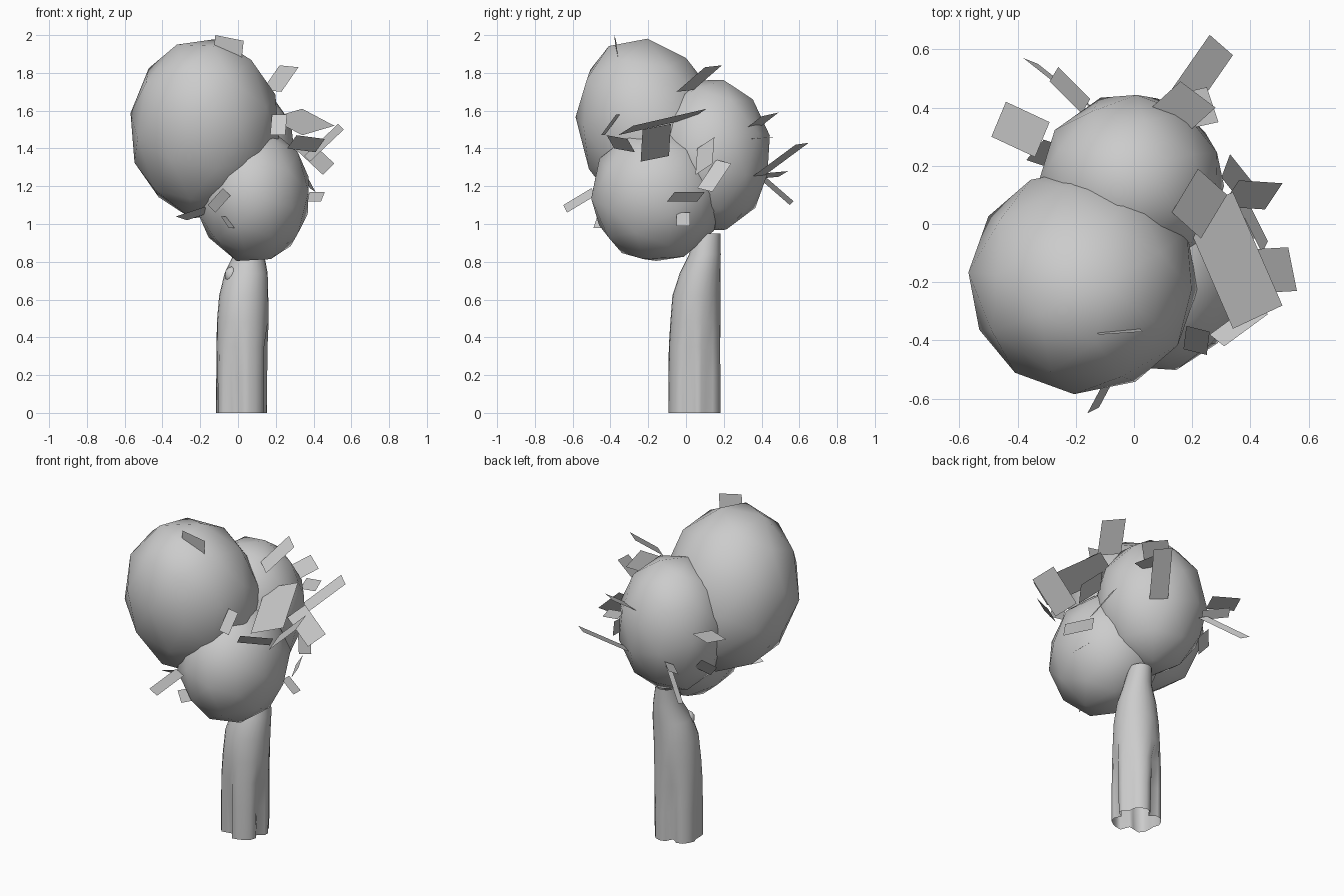
import bpy, bmesh, math
from mathutils import Vector, Matrix


def make_object(name, bm):
    mesh = bpy.data.meshes.new(name)
    bm.to_mesh(mesh)
    bm.free()
    obj = bpy.data.objects.new(name, mesh)
    bpy.context.collection.objects.link(obj)
    return obj


def smooth(obj):
    for p in obj.data.polygons:
        p.use_smooth = True


# Foliage clumps: low-poly spheres stretched upright, tilted, smooth shaded
def clump(name, centre, radii, turn, tilt=0):
    bm = bmesh.new()
    bmesh.ops.create_icosphere(bm, subdivisions=2, radius=1.03)
    bmesh.ops.rotate(bm, verts=bm.verts, matrix=Matrix.Rotation(turn, 3, (1, 0.4, 0.7)))
    bmesh.ops.scale(bm, verts=bm.verts, vec=radii)
    bmesh.ops.rotate(bm, verts=bm.verts, matrix=Matrix.Rotation(math.radians(tilt), 3, 'X'))
    bmesh.ops.translate(bm, verts=bm.verts, vec=centre)
    smooth(make_object(name, bm))


clump("foliage_large", (-0.175, -0.195, 1.505), (0.39, 0.37, 0.48), 0.3, 16)
clump("foliage_front", (0.08, -0.155, 1.155), (0.30, 0.345, 0.355), 0.8)
clump("foliage_back", (-0.01, 0.135, 1.365), (0.315, 0.31, 0.40), 1.3)


# Trunk: lofted rings, open at both ends, with root grooves fading upward
rings = [  # z, centre x, centre y, radius x, radius y
    (0.0, 0.022, 0.047, 0.142, 0.14),
    (0.18, 0.022, 0.047, 0.142, 0.14),
    (0.35, 0.022, 0.047, 0.14, 0.138),
    (0.48, 0.025, 0.05, 0.137, 0.133),
    (0.62, 0.03, 0.055, 0.13, 0.127),
    (0.74, 0.043, 0.075, 0.114, 0.108),
    (0.84, 0.058, 0.1, 0.08, 0.084),
    (0.95, 0.05, 0.115, 0.065, 0.068),
]
SIDES = 24
grooves = [(-110, 0.5, 0.40), (-15, 0.35, 0.45), (30, 0.2, 0.5),
           (105, 0.4, 0.48), (185, 0.15, 0.4)]  # angle, depth, height
bm = bmesh.new()
loops = []
for z, cx, cy, rx, ry in rings:
    loop = []
    for i in range(SIDES):
        deg = 360 * i / SIDES
        r = 1.0
        for g, depth, height in grooves:
            d = abs((deg - g + 180) % 360 - 180)
            r -= depth * max(0, 1 - z / height) ** 0.5 * max(0, 1 - d / 20)
        a = math.radians(deg)
        loop.append(bm.verts.new((cx + rx * r * math.cos(a), cy + ry * r * math.sin(a), z)))
    loops.append(loop)
for lo, hi in zip(loops, loops[1:]):
    for i in range(SIDES):
        j = (i + 1) % SIDES
        bm.faces.new((lo[i], lo[j], hi[j], hi[i]))
smooth(make_object("trunk", bm))

# Knot on the front left of the trunk
bm = bmesh.new()
bmesh.ops.create_icosphere(bm, subdivisions=2, radius=1)
bmesh.ops.scale(bm, verts=bm.verts, vec=(0.035, 0.03, 0.045))
bmesh.ops.translate(bm, verts=bm.verts, vec=(-0.035, 0.02, 0.73))
smooth(make_object("trunk_knot", bm))


# Leaf cards: parallelograms from three corners
def leaves(name, cards):
    bm = bmesh.new()
    for card in cards:
        a, b, c = (Vector(p) for p in card)
        bm.faces.new([bm.verts.new(p) for p in (c, b, a, a + c - b)])
    make_object(name, bm)


leaves("leaves_right", [
    ((0.13, 0.04, 1.71), (0.22, 0.19, 1.84), (0.32, 0.10, 1.83)),
    ((0.51, -0.28, 1.52), (0.34, 0.11, 1.61), (0.17, 0.03, 1.56)),
    ((0.35, -0.09, 1.36), (0.53, -0.08, 1.53), (0.56, -0.23, 1.50)),
    ((0.30, 0.06, 1.40), (0.36, 0.15, 1.46), (0.51, 0.14, 1.32)),
    ((0.38, 0.10, 1.17), (0.46, -0.06, 1.17), (0.44, -0.10, 1.12)),
    ((0.30, 0.16, 1.34), (0.33, 0.24, 1.32), (0.41, 0.14, 1.17)),
    ((0.34, -0.05, 1.06), (0.34, 0.02, 1.06), (0.42, 0.02, 0.99)),
])
leaves("leaves_back", [
    ((0.10, 0.42, 1.26), (0.26, 0.65, 1.43), (0.34, 0.58, 1.42)),
    ((0.06, 0.40, 1.52), (0.16, 0.49, 1.59), (0.28, 0.40, 1.57)),
    ((0.16, 0.45, 1.46), (0.25, 0.47, 1.46), (0.29, 0.35, 1.45)),
    ((-0.29, 0.35, 1.45), (-0.44, 0.42, 1.46), (-0.49, 0.30, 1.45)),
    ((-0.38, 0.57, 1.12), (-0.33, 0.55, 1.10), (-0.14, 0.40, 1.23)),
    ((-0.26, 0.54, 1.28), (-0.29, 0.49, 1.25), (-0.18, 0.38, 1.24)),
    ((-0.31, 0.29, 1.27), (-0.37, 0.22, 1.21), (-0.31, 0.20, 1.14)),
])
leaves("leaves_front", [
    ((0.02, -0.36, 1.88), (0.03, -0.37, 1.97), (-0.12, -0.38, 2.00)),
    ((-0.08, -0.50, 1.19), (-0.04, -0.48, 1.15), (-0.12, -0.63, 1.06)),
    ((-0.09, -0.47, 1.04), (-0.05, -0.40, 1.04), (-0.01, -0.42, 0.98)),
    ((-0.33, -0.30, 1.04), (-0.18, -0.33, 1.09), (-0.12, -0.29, 1.07)),
    ((0.18, -0.35, 1.58), (0.26, -0.37, 1.58), (0.25, -0.45, 1.47)),
    ((0.46, -0.31, 1.45), (0.31, -0.42, 1.47), (0.26, -0.38, 1.40)),
])
